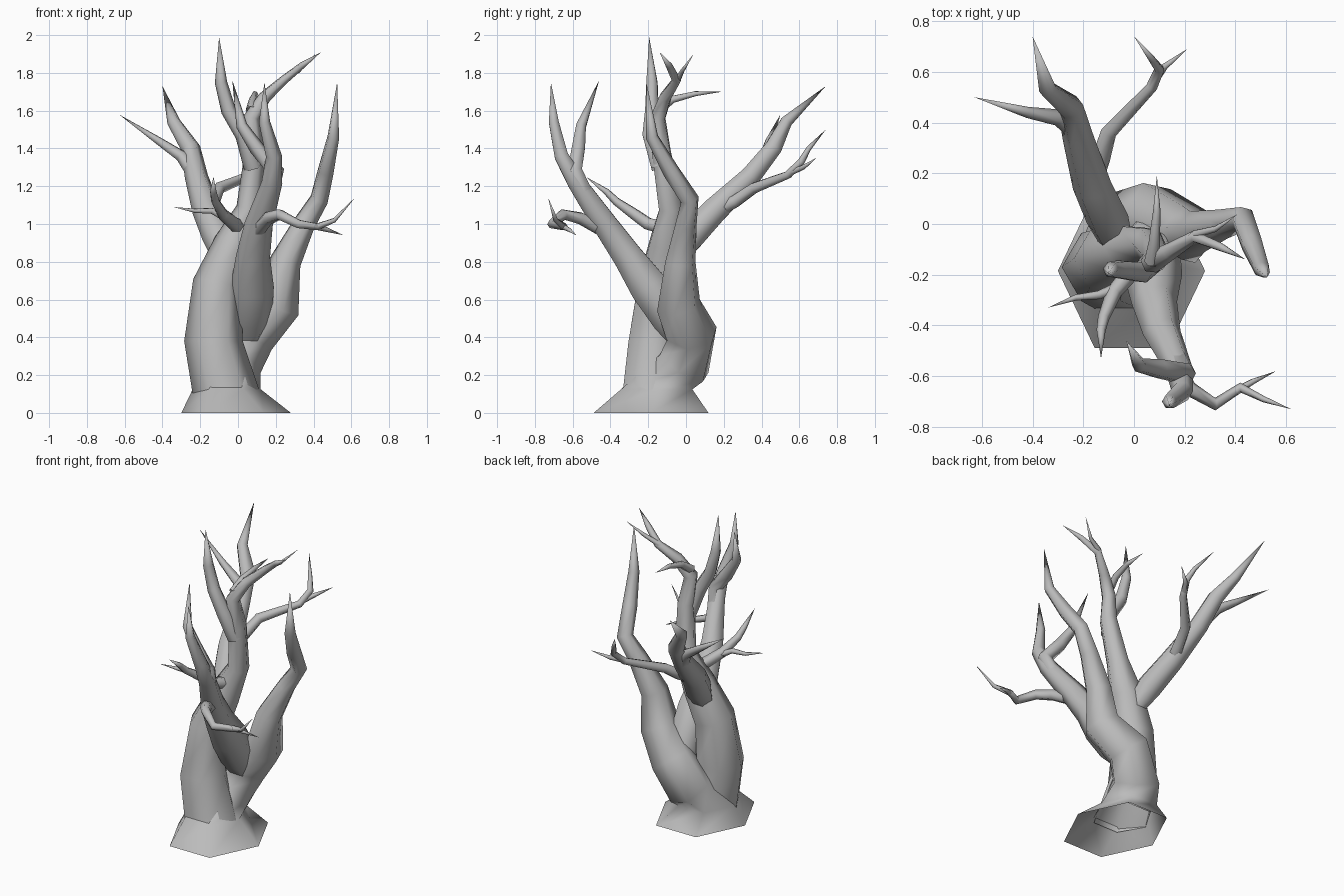
import bpy, bmesh, math
from mathutils import Vector

bark = bpy.data.materials.new("grey bark")
bark.diffuse_color = (0.5, 0.5, 0.5, 1)
SIDES = 6


def limb(name, pts, level_start=False, stretch=1.0):
    """Six-sided tapering tube through (x, y, z, radius); zero radius ends in a point."""
    P = [Vector(p[:3]) for p in pts]
    bm = bmesh.new()
    side = Vector((1, 0, 0))
    prev = None
    for i, p in enumerate(P):
        a = (P[i] - P[i - 1]).normalized() if i else None
        b = (P[i + 1] - P[i]).normalized() if i < len(P) - 1 else None
        t = ((a or b) + (b or a)).normalized()
        if level_start and i < 2:
            t = Vector((0, 0, 1))
        side = (side - t * side.dot(t)).normalized()
        up = t.cross(side)
        r = pts[i][3]
        if r == 0:
            ring = [bm.verts.new(p)]
        else:
            s = stretch if i < 2 else 1.0
            ring = [bm.verts.new(p + r * (side * math.cos(k * math.tau / SIDES)
                    + up * s * math.sin(k * math.tau / SIDES))) for k in range(SIDES)]
        if prev:
            for k in range(SIDES):
                j = (k + 1) % SIDES
                if len(ring) == 1:
                    bm.faces.new((prev[k], prev[j], ring[0]))
                else:
                    bm.faces.new((prev[k], prev[j], ring[j], ring[k]))
        prev = ring
    me = bpy.data.meshes.new(name)
    bm.to_mesh(me)
    bm.free()
    me.materials.append(bark)
    ob = bpy.data.objects.new(name, me)
    bpy.context.collection.objects.link(ob)
    bpy.ops.object.select_all(action='DESELECT')
    ob.select_set(True)
    bpy.context.view_layer.objects.active = ob
    bpy.ops.object.shade_smooth_by_angle(angle=math.radians(80))


# flared root and the right-hand trunk growing out of it
limb("root_and_right_trunk", [
    (-.01, -.185, 0, .29), (-.06, -.155, .125, .18), (-.025, -.01, .26, .155), (.07, .03, .42, .14),
    (.215, -.04, .57, .12), (.25, -.03, .8, .085), (.35, .0, 1.0, .06), (.43, .02, 1.13, .05),
    (.465, -.08, 1.28, .045), (.505, -.18, 1.46, .033), (.525, -.21, 1.75, 0)],
    level_start=True, stretch=1.21)

# front trunk rising into the crown
limb("front_trunk", [
    (-.06, -.18, .1, .18), (-.13, -.17, .38, .155), (-.11, -.14, .68, .13), (-.02, -.1, .9, .105),
    (.06, -.08, 1.08, .07), (.09, -.13, 1.38, .055), (.07, -.15, 1.56, .045),
    (.14, -.11, 1.67, .035), (.24, -.05, 1.76, .025), (.34, -.09, 1.84, .018), (.44, -.14, 1.91, 0)],
    level_start=True)
limb("crown_spire", [
    (.08, -.14, 1.3, .05), (.03, -.19, 1.47, .045), (-.05, -.18, 1.6, .04),
    (-.09, -.18, 1.75, .033), (-.1, -.195, 1.99, 0)])
limb("crown_twig_back", [
    (.07, -.15, 1.6, .03), (.08, -.07, 1.66, .022), (.09, .05, 1.69, .015), (.09, .19, 1.7, 0)])
limb("crown_twig_right", [
    (.18, -.09, 1.71, .022), (.24, -.04, 1.77, .016), (.32, -.02, 1.81, .012), (.41, .04, 1.9, 0)])

# limb leaning forward
limb("forward_limb", [
    (.05, .0, .36, .07), (.065, -.08, .5, .115), (.075, -.2, .67, .115), (.08, -.31, .83, .09),
    (.11, -.43, 1.0, .075), (.18, -.58, 1.22, .055), (.19, -.66, 1.36, .042),
    (.14, -.7, 1.54, .03), (.14, -.715, 1.75, 0)])
limb("forward_limb_fork", [
    (.16, -.52, 1.13, .05), (.2, -.59, 1.28, .045), (.1, -.57, 1.4, .04), (.02, -.555, 1.52, .03),
    (-.03, -.46, 1.76, 0)])
limb("forward_twig", [
    (.1, -.42, .96, .045), (.16, -.56, 1.03, .035), (.22, -.65, 1.05, .03),
    (.32, -.71, 1.0, .025), (.42, -.645, .985, .02), (.51, -.69, 1.02, .013), (.62, -.73, 1.14, 0)])
limb("forward_twig_fork", [
    (.4, -.66, .99, .018), (.47, -.62, .97, .012), (.56, -.58, .94, 0)])

# limb leaning back and left
limb("back_limb", [
    (-.06, -.1, .79, .06), (-.105, .02, .93, .085), (-.165, .15, 1.07, .078), (-.22, .34, 1.25, .062),
    (-.25, .46, 1.4, .052), (-.34, .53, 1.54, .036), (-.4, .74, 1.73, 0)])
limb("back_left_twig", [
    (-.23, .37, 1.27, .045), (-.3, .42, 1.36, .033), (-.42, .44, 1.44, .022), (-.63, .5, 1.58, 0)])
limb("back_right_twig", [
    (-.17, .16, 1.07, .045), (-.13, .26, 1.12, .037), (-.1, .36, 1.19, .032),
    (.07, .54, 1.26, .023), (.1, .61, 1.33, .02), (.07, .65, 1.4, .014), (0, .74, 1.5, 0)])
limb("back_right_twig_fork", [
    (.07, .55, 1.27, .018), (.12, .62, 1.3, .014), (.21, .69, 1.35, 0)])

# thin branch on the left of the front trunk
limb("left_twig", [
    (.02, -.07, .97, .045), (-.02, -.2, 1.0, .036), (-.08, -.27, 1.05, .032),
    (-.12, -.37, 1.12, .023), (-.13, -.42, 1.17, .018), (-.13, -.53, 1.25, 0)])
limb("left_twig_fork", [
    (-.06, -.25, 1.03, .024), (-.14, -.28, 1.07, .017), (-.23, -.29, 1.07, .012),
    (-.34, -.33, 1.09, 0)])
